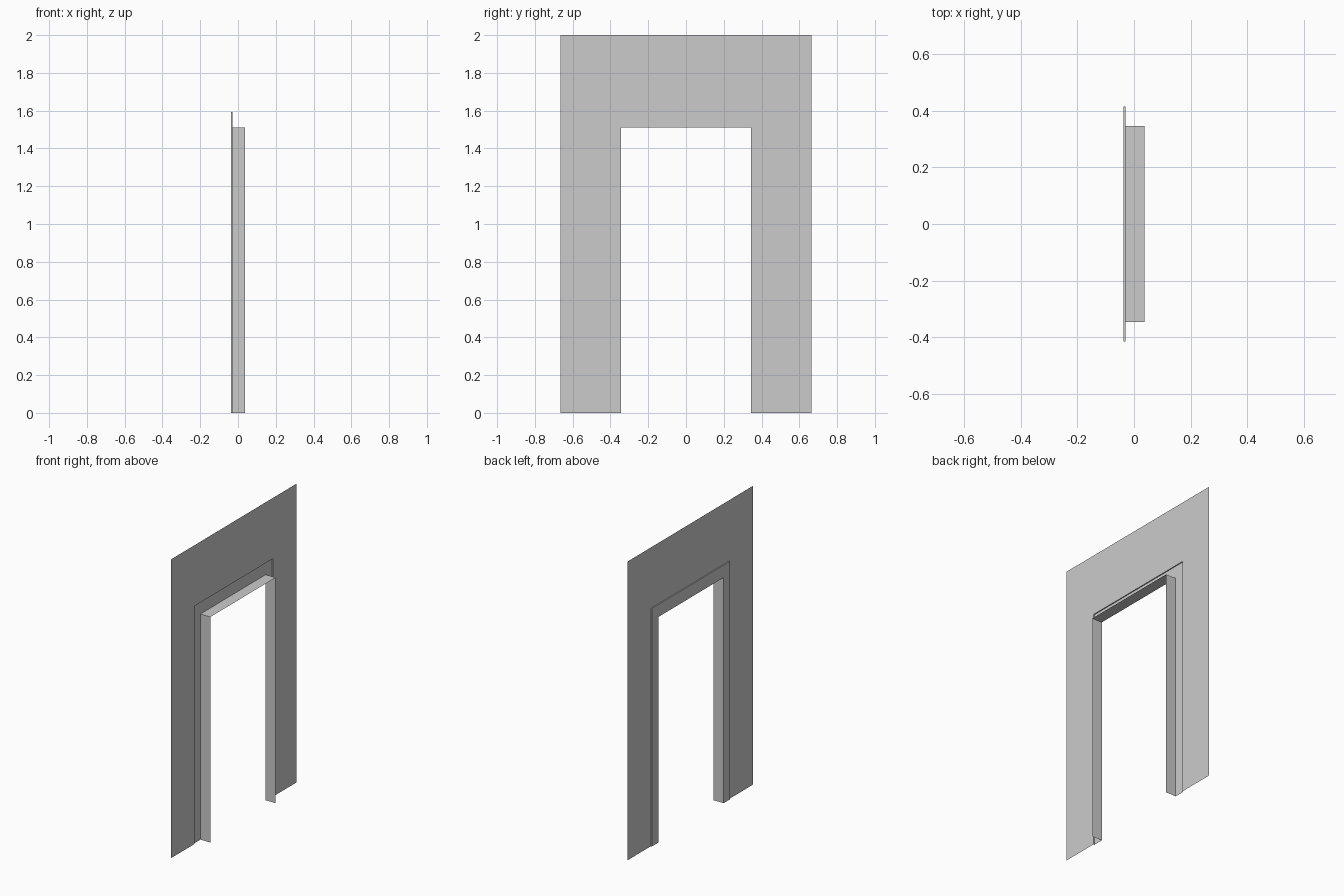
import bpy, bmesh

if "Cube" in bpy.data.objects:
    bpy.data.objects.remove(bpy.data.objects["Cube"])

X_WALL, X_TRIM, X_BACK = -0.030, -0.037, 0.037
# Arch outlines as (half width, height)
WALL_EDGE, TRIM_EDGE, OPENING = (0.664, 2.0), (0.415, 1.593), (0.345, 1.51)


def arch_band(name, *rings):
    """Skin a sheet between successive door-shaped outlines (outline, x)."""
    bm = bmesh.new()
    rows = [[bm.verts.new((x, y, z)) for y, z in
             ((-w, 0), (-w, h), (w, h), (w, 0))] for (w, h), x in rings]
    for a, b in zip(rows, rows[1:]):
        for i in range(3):
            bm.faces.new((a[i], b[i], b[i + 1], a[i + 1]))
    mesh = bpy.data.meshes.new(name)
    bm.to_mesh(mesh)
    bm.free()
    obj = bpy.data.objects.new(name, mesh)
    bpy.context.collection.objects.link(obj)
    return obj


# Flat wall sheet around the doorway
arch_band("wall", (WALL_EDGE, X_WALL), (TRIM_EDGE, X_WALL))
# Raised casing: shallow rim and flat face
arch_band("door_trim", (TRIM_EDGE, X_WALL), (TRIM_EDGE, X_TRIM), (OPENING, X_TRIM))
# Jamb lining through the opening
arch_band("door_jamb", (OPENING, X_TRIM), (OPENING, X_BACK))
